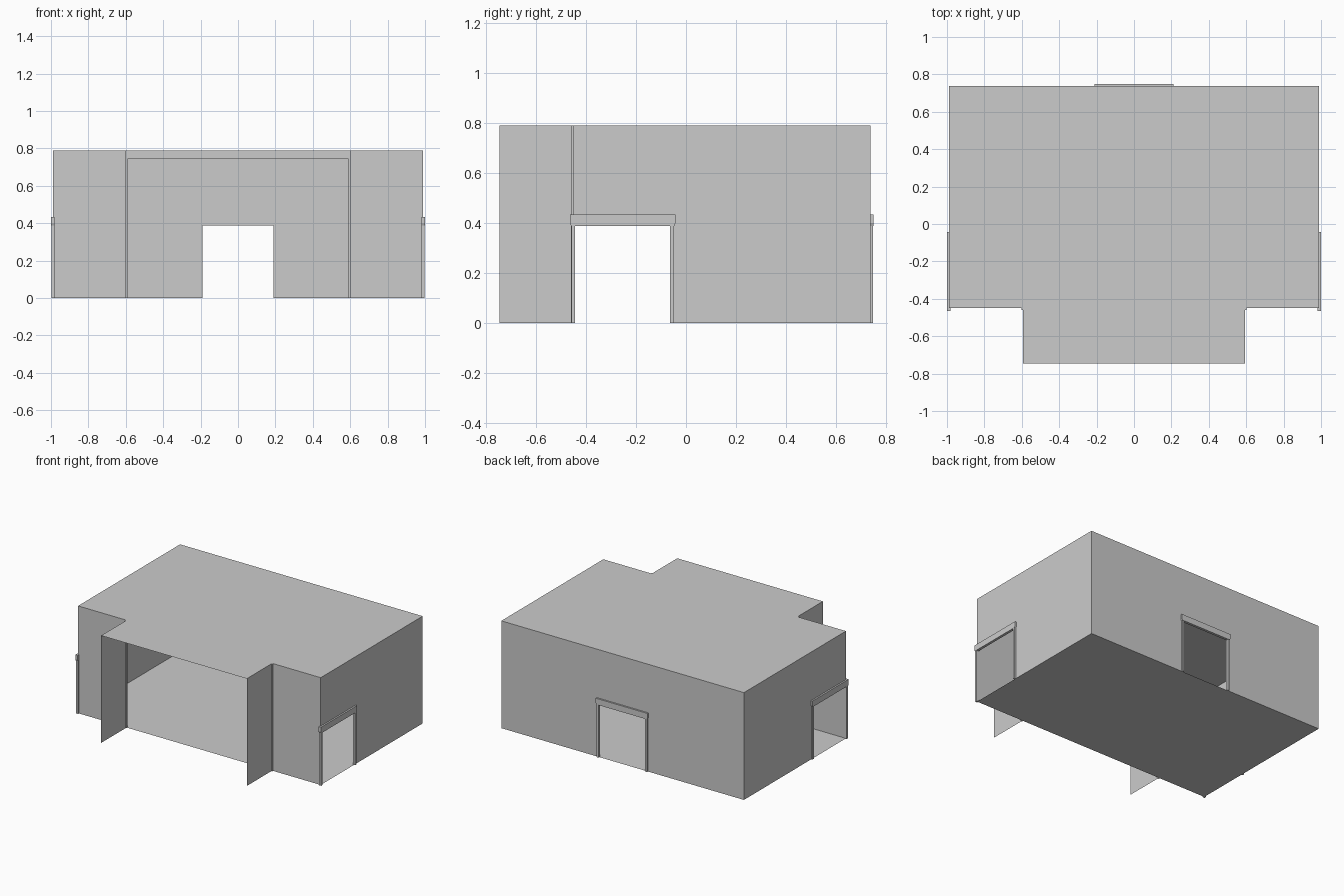
import bpy, bmesh
from math import pi
from mathutils import Matrix, Vector

if "Cube" in bpy.data.objects:
    bpy.data.objects.remove(bpy.data.objects["Cube"])

W, YB, YF, H = 0.988, 0.737, -0.449, 0.79   # room half width, back, front, height
BX, BY = 0.593, -0.745                      # bay half width and front edge
DW, DH, DY = 0.19, 0.388, -0.253            # doorway half width, height, side door centre


def finish(bm, name):
    mesh = bpy.data.meshes.new(name)
    bm.to_mesh(mesh)
    bm.free()
    ob = bpy.data.objects.new(name, mesh)
    bpy.context.collection.objects.link(ob)
    return ob


def sheet(name, points):
    bm = bmesh.new()
    bm.faces.new([bm.verts.new(p) for p in points])
    return finish(bm, name)


def add_prism(bm, profile, y0, y1):
    """Extrude an x-z outline from y0 to y1."""
    face = bm.faces.new([bm.verts.new((x, y0, z)) for x, z in profile])
    new = bmesh.ops.extrude_face_region(bm, geom=[face])['geom']
    bmesh.ops.translate(bm, vec=(0, y1 - y0, 0),
                        verts=[v for v in new if isinstance(v, bmesh.types.BMVert)])
    bmesh.ops.recalc_face_normals(bm, faces=bm.faces[:])


def rect(x0, x1, z0, z1):
    return [(x0, z0), (x1, z0), (x1, z1), (x0, z1)]


def door_wall(name, a, b, c, place):
    """Wall from a to b with a doorway notch centred on c."""
    outline = [(a, 0), (c - DW, 0), (c - DW, DH), (c + DW, DH),
               (c + DW, 0), (b, 0), (b, H), (a, H)]
    return sheet(name, [place(u, z) for u, z in outline])


def door_frame(name, loc, angle):
    """Two jambs and a slightly flared header, outside facing +y."""
    bm = bmesh.new()
    for s in (-1, 1):
        add_prism(bm, rect(s * DW, s * 0.205, 0, DH), -0.007, 0.01)
    add_prism(bm, [(-0.206, DH), (0.206, DH), (0.211, 0.4), (0.211, 0.433),
                   (-0.211, 0.433), (-0.211, 0.4)], -0.007, 0.012)
    bm.transform(Matrix.Translation(Vector(loc)) @ Matrix.Rotation(angle, 4, 'Z'))
    return finish(bm, name)


# Floor (main room only) and ceiling (room plus bay)
sheet("floor", [(-W, YB, 0), (W, YB, 0), (W, YF, 0), (-W, YF, 0)])
sheet("ceiling", [(-W, YF, H), (-BX, YF, H), (-BX, BY, H), (BX, BY, H),
                  (BX, YF, H), (W, YF, H), (W, YB, H), (-W, YB, H)])

# Back wall and its doorway
door_wall("back_wall", -W, W, 0, lambda u, z: (u, YB, z))
door_frame("back_door_frame", (0, YB, 0), 0)

# Side walls, front wall returns and open bay walls
for side, s in (("left", -1), ("right", 1)):
    door_wall(side + "_wall", YF, YB, DY, lambda u, z: (s * W, u, z))
    door_frame(side + "_door_frame", (s * W, DY, 0), -s * pi / 2)
    sheet(side + "_front_wall", [(s * W, YF, 0), (s * BX, YF, 0),
                                 (s * BX, YF, H), (s * W, YF, H)])
    sheet(side + "_bay_wall", [(s * BX, YF, 0), (s * BX, BY, 0),
                               (s * BX, BY, H), (s * BX, YF, H)])

# Large trim framing the opening between room and bay
bm = bmesh.new()
for s in (-1, 1):
    add_prism(bm, rect(s * 0.588, s * 0.601, 0, H), -0.459, -0.448)
add_prism(bm, rect(-0.588, 0.588, 0.747, H), -0.459, -0.448)
finish(bm, "bay_opening_trim")
